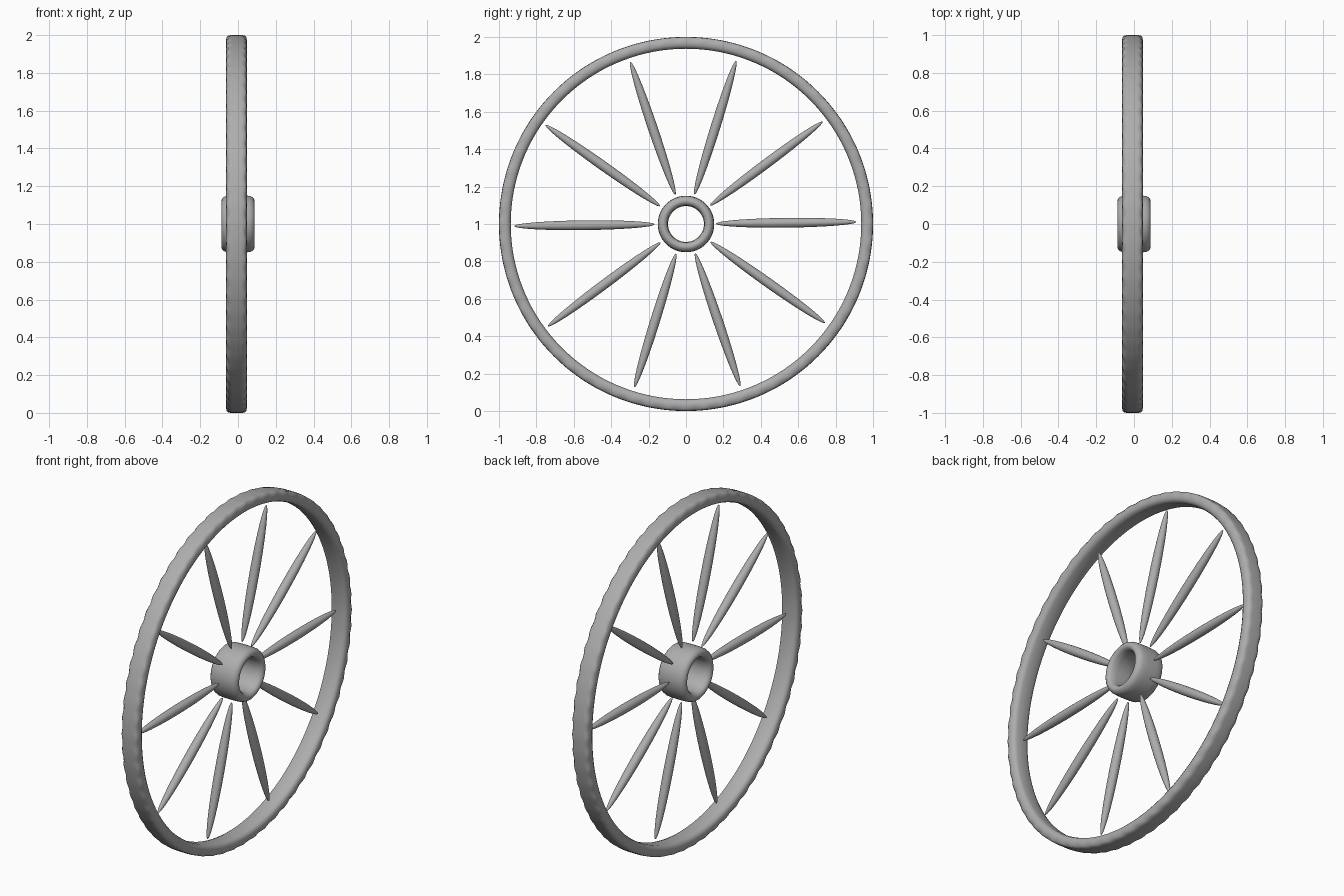
import bpy
from math import cos, sin, pi, radians

cube = bpy.data.objects.get("Cube")
if cube:
    bpy.data.objects.remove(cube, do_unlink=True)

COLOUR = (0.42, 0.42, 0.42, 1)
grey = bpy.data.materials.new("iron grey")
grey.use_nodes = True
grey.diffuse_color = COLOUR
grey.node_tree.nodes["Principled BSDF"].inputs["Base Color"].default_value = COLOUR


def ring(name, half, segments, offset_x=0.0, ripples=0, ripple_depth=0.0):
    """Sweep a mirrored (x, radius) half profile round the axle; ripples wave its outer shoulders."""
    profile = half + [(-x, r) for x, r in reversed(half)]
    verts, faces = [], []
    n = len(profile)
    for i in range(segments):
        a = 2 * pi * i / segments
        for x, r in profile:
            wave = ripple_depth * cos(ripples * a) if r > 0.98 else 0
            verts.append((x + (wave if x > 0 else -wave) + offset_x, r * cos(a), 1 + r * sin(a)))
        for j in range(n):
            k, nxt = (j + 1) % n, (i + 1) % segments
            faces.append((i * n + j, nxt * n + j, nxt * n + k, i * n + k))
    mesh = bpy.data.meshes.new(name)
    mesh.from_pydata(verts, [], faces)
    mesh.materials.append(grey)
    obj = bpy.data.objects.new(name, mesh)
    bpy.context.collection.objects.link(obj)
    bpy.ops.object.select_all(action="DESELECT")
    obj.select_set(True)
    bpy.context.view_layer.objects.active = obj
    # Consistent outward normals
    bpy.ops.object.mode_set(mode="EDIT")
    bpy.ops.mesh.select_all(action="SELECT")
    bpy.ops.mesh.normals_make_consistent(inside=False)
    bpy.ops.object.mode_set(mode="OBJECT")
    bpy.ops.object.shade_smooth_by_angle(angle=radians(50))


# Rim with rounded sides and gently rippled shoulders
rim_half = [(0.025, 1.0), (0.042, 0.998), (0.05, 0.988), (0.055, 0.972),
            (0.053, 0.956), (0.046, 0.943), (0.03, 0.937)]
ring("rim", rim_half, 384, -0.008, 64, 0.003)

# Hub barrel with a rounded lip
hub_half = [(0.03, 0.151), (0.06, 0.149), (0.076, 0.143), (0.085, 0.132),
            (0.088, 0.122), (0.084, 0.11), (0.072, 0.1), (0.04, 0.096)]
ring("hub", hub_half, 96)

# Spindle spokes, tapered at both ends
for s in range(10):
    bpy.ops.mesh.primitive_uv_sphere_add(segments=20, ring_count=24, radius=1)
    spoke = bpy.context.object
    spoke.name = f"spoke_{s + 1}"
    angle = radians(36 * s + 0.7)
    mid = 0.54
    spoke.scale = (0.026, 0.026, 0.375)
    spoke.rotation_euler = (angle - pi / 2, 0, 0)
    spoke.location = (-0.004, mid * cos(angle) - 0.004, 1 + mid * sin(angle))
    spoke.data.materials.append(grey)
    bpy.ops.object.shade_smooth()
